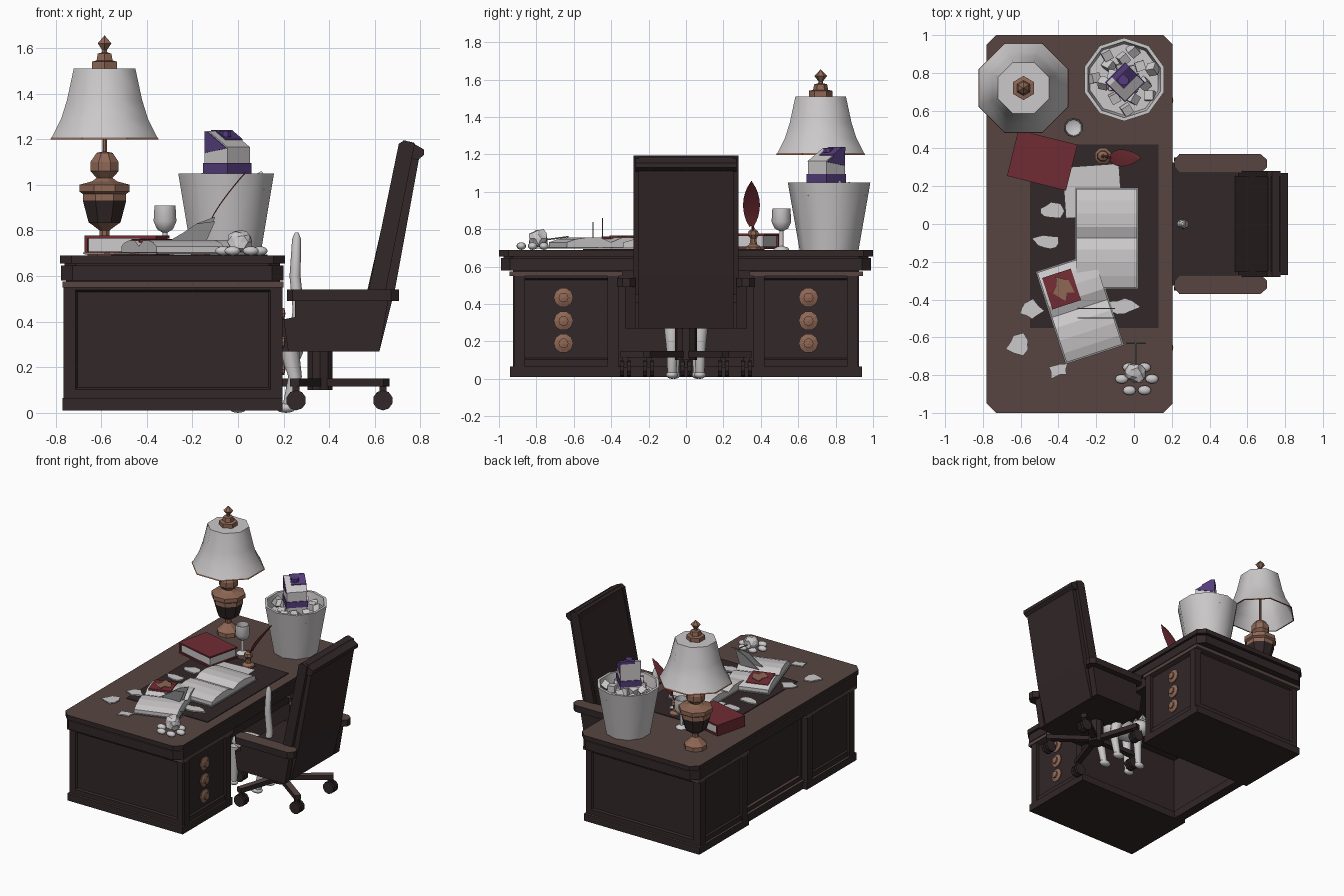
import bpy, bmesh, math, random
from mathutils import Matrix, Vector

random.seed(4)
if "Cube" in bpy.data.objects:
    bpy.data.objects.remove(bpy.data.objects["Cube"])


def material(name, *rgb):
    m = bpy.data.materials.new(name)
    m.use_nodes = True
    m.diffuse_color = (*rgb, 1)
    m.node_tree.nodes["Principled BSDF"].inputs["Base Color"].default_value = (*rgb, 1)
    return m


DARK = material("dark wood", .032, .02, .021)
BROWN = material("brown wood", .095, .06, .052)
WHITE = material("white", .6, .58, .59)
GREY = material("grey paper", .25, .25, .25)
RED = material("red", .16, .025, .033)
PURPLE = material("purple", .09, .045, .2)
COPPER = material("copper", .27, .135, .09)


def finish(bm, name, mats, rule=None, smooth=False, at=(0, 0, 0), turn=0):
    """Turn a bmesh into an object; rule picks a material index per face."""
    bmesh.ops.recalc_face_normals(bm, faces=bm.faces)
    for f in bm.faces:
        f.material_index = rule(f) if rule else 0
    me = bpy.data.meshes.new(name)
    bm.to_mesh(me)
    bm.free()
    ob = bpy.data.objects.new(name, me)
    bpy.context.collection.objects.link(ob)
    for m in mats:
        me.materials.append(m)
    ob.location, ob.rotation_euler.z = at, math.radians(turn)
    if smooth:
        bpy.ops.object.select_all(action='DESELECT')
        ob.select_set(True)
        bpy.context.view_layer.objects.active = ob
        bpy.ops.object.shade_smooth_by_angle(angle=math.radians(50))
    return ob


def up(f):
    return int(f.normal.z > .7)


def add_box(bm, lo, hi, rot=None):
    lo, hi = Vector(lo), Vector(hi)
    m = Matrix.Translation((lo + hi) / 2) @ (rot or Matrix()) @ Matrix.Diagonal((*(hi - lo), 1))
    bmesh.ops.create_cube(bm, size=1, matrix=m)


def box(name, lo, hi, mats, panels=(), inset=.06, **kw):
    """Box with sunken panels on the faces looking along the given directions."""
    bm = bmesh.new()
    add_box(bm, lo, hi)
    bmesh.ops.recalc_face_normals(bm, faces=bm.faces)
    faces = [f for f in bm.faces if any(f.normal.dot(Vector(d)) > .9 for d in panels)]
    if faces:
        bmesh.ops.inset_individual(bm, faces=faces, thickness=inset, depth=0)
        bmesh.ops.inset_individual(bm, faces=faces, thickness=.012, depth=-.012)
    return finish(bm, name, mats, **kw)


def prism(name, pts, a, b, mats, axis='z', **kw):
    """Outline extruded from a to b: along z (x,y points), y (x,z) or x (y,z)."""
    place = {'z': lambda p, h: (*p, h), 'y': lambda p, h: (p[0], h, p[1]), 'x': lambda p, h: (h, *p)}[axis]
    bm = bmesh.new()
    rings = [[bm.verts.new(place(p, h)) for p in pts] for h in (a, b)]
    for r in rings:
        bm.faces.new(r)
    for i in range(len(pts)):
        j = (i + 1) % len(pts)
        bm.faces.new((rings[0][i], rings[0][j], rings[1][j], rings[1][i]))
    return finish(bm, name, mats, **kw)


def lathe(name, prof, n, mats, at, axis='z', **kw):
    """Profile of (radius, height) turned into n sides with flats on the axes."""
    bm = bmesh.new()
    k = 1 / math.cos(math.pi / n)
    ang = [(i + .5) * math.tau / n for i in range(n)]
    rings = [[bm.verts.new((r * k * math.cos(t), r * k * math.sin(t), z)) for t in ang] for r, z in prof]
    for p, q in zip(rings, rings[1:]):
        for i in range(n):
            j = (i + 1) % n
            bm.faces.new((p[i], p[j], q[j], q[i]))
    bmesh.ops.remove_doubles(bm, verts=bm.verts, dist=1e-5)
    if axis != 'z':
        turn = Matrix.Rotation(math.pi / 2, 4, 'Y' if axis == 'x' else 'X')
        bmesh.ops.transform(bm, matrix=turn, verts=bm.verts)
    return finish(bm, name, mats, at=at, **kw)


def blob(name, at, size, mat):
    bm = bmesh.new()
    bmesh.ops.create_uvsphere(bm, u_segments=12, v_segments=8, radius=1, matrix=Matrix.Diagonal((*size, 1)))
    return finish(bm, name, [mat], smooth=True, at=at)


def tube(name, pts, radii, mat):
    cu = bpy.data.curves.new(name, 'CURVE')
    cu.dimensions, cu.bevel_depth, cu.bevel_resolution, cu.use_fill_caps = '3D', 1, 2, True
    sp = cu.splines.new('POLY')
    sp.points.add(len(pts) - 1)
    for q, p, r in zip(sp.points, pts, radii):
        q.co, q.radius = (*p, 1), r
    ob = bpy.data.objects.new(name, cu)
    cu.materials.append(mat)
    bpy.context.collection.objects.link(ob)


def slab(name, x0, x1, y, z0, z1, c, mats, rule=up):
    pts = [(x0 + c, -y), (x1 - c, -y), (x1, c - y), (x1, y - c), (x1 - c, y), (x0 + c, y), (x0, y - c), (x0, c - y)]
    prism(name, pts, z0, z1, mats, rule=rule)


# Desk: stepped top, writing mat, pedestals and middle panel
WOOD = [DARK, BROWN]
slab("desk_top", -.78, .205, 1, .655, .69, .05, WOOD)
slab("desk_top_groove", -.76, .185, .975, .64, .66, .05, WOOD)
slab("desk_top_lower", -.775, .2, .99, .58, .645, .05, WOOD)
box("writing_mat", (-.55, -.55, .69), (.13, .42, .695), [DARK])
box("middle_panel", (-.72, -.38, .06), (-.68, .38, .58), WOOD, [(-1, 0, 0)], rule=up)
box("middle_base", (-.74, -.38, .01), (-.67, .38, .07), WOOD, rule=up)
box("middle_drawer", (-.68, -.38, .5), (.17, .38, .58), WOOD)
for s, side in ((-1, "right"), (1, "left")):
    y0, y1 = sorted((s * .36, s * .925))
    box(side + "_pedestal", (-.755, y0, .06), (.185, y1, .58), WOOD, [(-1, 0, 0), (1, 0, 0), (0, s, 0)])
    box(side + "_pedestal_base", (-.77, y0 - .015, .01), (.195, y1 + .015, .065), WOOD, rule=up)
    box(side + "_pedestal_trim", (-.77, y0 - .02, .55), (.2, y1 + .02, .575), [BROWN])
    for x in (-.755, .185):
        for y in (s * .89, s * .39):
            box(side + "_pilaster", (x - .01, y - .03, .06), (x + .01, y + .03, .55), WOOD)
    for z in (.19, .31, .435):
        lathe(side + "_drawer_knob", [(0, 0), (.045, 0), (.05, .01), (.025, .02), (.025, .03), (0, .035)],
              10, [COPPER], (.173, s * .655, z), axis='x')

# Swivel chair
box("seat", (.195, -.28, .27), (.6, .28, .41), [DARK])
back = [(.5, .27), (.57, .55), (.71, 1.17), (.725, 1.195), (.77, 1.185), (.8, 1.15), (.69, .55), (.62, .27)]
prism("chair_back", back, -.255, .255, [DARK], 'y')
rail = [(.55, .45), (.575, .55), (.705, 1.18), (.73, 1.195), (.775, 1.18), (.65, .55), (.63, .45)]
crown = [(.7, 1.12), (.71, 1.18), (.73, 1.195), (.78, 1.175), (.815, 1.155), (.815, 1.13), (.79, 1.11)]
prism("chair_crown", crown, -.27, .27, [DARK], 'y')
for s, side in ((-1, "right"), (1, "left")):
    prism(side + "_back_rail", rail, s * .25, s * .28, [DARK], 'y')
    arm = [(.25, .5), (.66, .5), (.62, .27), (.22, .27), (.2, .41), (.25, .42)]
    prism(side + "_arm_panel", arm, s * .27, s * .325, [DARK], 'y')
    rest = [(.215, .3), (.24, .27), (.67, .27), (.705, .3), (.705, .34), (.67, .37), (.24, .37), (.215, .34)]
    prism(side + "_armrest", [(x, s * y) for x, y in rest], .49, .54, WOOD, rule=up)
lathe("chair_post", [(0, .1), (.055, .1), (.055, .27), (0, .27)], 10, [DARK], (.36, 0, 0))
for i in range(5):
    a = 36 + 72 * i
    d = Vector((math.cos(math.radians(a)), math.sin(math.radians(a)), 0))
    box("chair_foot", (0, -.022, .115), (.36, .022, .15), WOOD, rule=up, at=(.36, 0, 0), turn=a)
    c = Vector((.36, 0, 0)) + d * .34
    box("caster_fork", (-.015, -.015, .06), (.015, .015, .12), [DARK], at=c)
    for o in (-.03, .008):
        lathe("caster_wheel", [(0, 0), (.042, 0), (.042, .022), (0, .022)], 10, [DARK],
              (c.x, c.y - o, .055), axis='y')

# Cat walking under the desk, tail raised
blob("cat_body", (.12, 0, .31), (.17, .075, .085), WHITE)
blob("cat_rump", (.22, 0, .3), (.07, .08, .1), WHITE)
blob("cat_head", (-.06, 0, .38), (.07, .065, .06), WHITE)
tube("cat_tail", [(.25, 0, .32), (.265, 0, .45), (.25, 0, .6), (.257, 0, .76), (.257, 0, .79)],
     [.03, .025, .024, .02, .008], WHITE)
for y in (-.075, .075):
    tube("cat_hind_leg", [(.22, y, .3), (.25, y, .16), (.22, y, .03)], [.045, .03, .024], WHITE)
    tube("cat_front_leg", [(.02, y * .8, .3), (.01, y * .8, .03)], [.035, .022], WHITE)
    blob("cat_hind_paw", (.21, y, .022), (.045, .032, .022), WHITE)
    blob("cat_front_paw", (0, y * .8, .022), (.04, .028, .022), WHITE)
    lathe("cat_ear", [(.028, 0), (0, .06)], 4, [WHITE], (-.05, y * .5, .42))

# Table lamp
L = (-.585, .72, 0)
lathe("lamp_base", [(0, .69), (.075, .69), (.075, .72), (.05, .745), (.022, .775), (.022, .8), (.055, .825),
      (.07, .835), (.095, .93), (.095, .96), (.11, .97), (.11, 1.0), (.055, 1.015), (.035, 1.03), (.062, 1.06),
      (.062, 1.1), (.035, 1.14), (.01, 1.145), (.01, 1.5)], 8, [COPPER, DARK], L,
      rule=lambda f: int(.85 < f.calc_center_median().z < .93))
lathe("lamp_shade", [(0, 1.51), (.135, 1.51), (.165, 1.37), (.19, 1.29), (.235, 1.2)], 8, [WHITE], L, smooth=True)
lathe("lamp_shade_trim", [(.234, 1.207), (.238, 1.198), (.23, 1.198)], 8, [COPPER], L)
lathe("lamp_finial", [(.055, 1.51), (.055, 1.54), (.035, 1.545), (.03, 1.575), (.012, 1.58), (.01, 1.59),
      (.03, 1.62), (0, 1.655)], 6, [COPPER], L)

# Bucket of cubes with a drink carton
B = (-.052, .765, 0)
lathe("bucket", [(0, .69), (.15, .69), (.21, 1.05), (.192, 1.05), (.18, .97), (0, .97)], 10, [WHITE], B, smooth=True)
bm = bmesh.new()
for i in range(20):
    a, r = i * 2.4, .06 + .1 * (i % 3) / 2
    c = Vector((r * math.cos(a), r * math.sin(a), random.uniform(.98, 1.02)))
    h = Vector((.025,) * 3)
    spin = Matrix.Rotation(random.random() * 3, 4, Vector((random.random(), random.random(), 1)))
    add_box(bm, c - h, c + h, spin)
finish(bm, "cubes", [WHITE], at=B)
carton = [(-.07, .95), (.07, .95), (.07, 1.235), (.045, 1.235), (-.07, 1.165)]
C = dict(at=(-.047, .75, 0), turn=-45)
prism("carton", [(-x, z) for x, z in carton], -.07, .07, [WHITE], 'y', **C)
box("carton_band", (-.075, -.075, 1.05), (.075, .075, 1.095), [PURPLE], **C)
prism("carton_side_mark", [(-.068, 1.232), (-.05, 1.232), (.068, 1.16), (-.068, 1.14)], -.074, .074, [PURPLE], 'y', **C)
prism("carton_top_stripe", [(-.072, 1.24), (-.045, 1.24), (.02, 1.2), (.02, 1.19), (-.072, 1.22)], -.03, .075,
      [PURPLE], 'y', **C)
lathe("carton_cap", [(.025, 0), (.025, .025), (0, .025)], 8, [PURPLE], (-.055, .76, 1.21))

# Goblet, quill and its stand
lathe("goblet", [(0, .69), (.04, .69), (.035, .7), (.01, .71), (.01, .79), (.035, .805), (.05, .84), (.046, .91),
      (.042, .91), (.04, .84), (0, .82)], 10, [WHITE], (-.32, .51, 0), smooth=True)
lathe("quill_stand", [(0, .69), (.042, .69), (.042, .705), (.02, .72), (.016, .75), (.03, .77), (.025, .79),
      (.01, .8), (0, .82)], 8, [COPPER], (-.165, .36, 0))
bm = bmesh.new()
rows = []
for i in range(9):
    t = i / 8
    w = .045 * math.sin(math.pi * (.04 + .95 * t)) ** .7
    rows.append([bm.verts.new((-.13 + .165 * t ** 1.3, .35 + k * w, .82 + .24 * t - .008 * abs(k))) for k in (-1, 0, 1)])
for p, q in zip(rows, rows[1:]):
    for k in (0, 1):
        bm.faces.new((p[k], p[k + 1], q[k + 1], q[k]))
finish(bm, "quill_feather", [RED], smooth=True)
tube("quill_shaft", [(-.16, .36, .78), (-.125, .35, .84)], [.005, .005], RED)

# Closed red book
R = dict(at=(-.485, .337, 0), turn=-14)
box("red_book_pages", (-.15, -.115, .705), (.15, .115, .765), [WHITE], **R)
for z in (.695, .765):
    box("red_book_cover", (-.16, -.125, z), (.16, .125, z + .012), [RED], **R)
box("red_book_spine", (-.162, -.125, .695), (-.148, .125, .777), [RED], **R)


# Open books
def open_book(name, x, y, turn, w, l):
    k = dict(at=(x, y, .695), turn=turn)
    half = [(0, .035), (.06, .06), (.13, .062), (.2, .052), (l / 2, .035), (l / 2, .01), (0, .01)]
    for s in (-1, 1):
        prism(name + "_pages", [(s * a, b) for a, b in half], -w / 2, w / 2, [WHITE], 'x', **k)
    box(name + "_cover", (-w / 2 - .008, -l / 2 - .008, .002), (w / 2 + .008, l / 2 + .008, .01), [GREY], **k)
    return k


open_book("flat_book", -.145, -.075, 0, .32, .52)
k = open_book("picture_book", -.287, -.447, 18, .31, .5)
prism("picture_plate", [(.04, .066), (.13, .068), (.215, .056), (.215, .052), (.13, .062), (.04, .05)], -.14, .02,
      [RED], 'x', **k)
prism("picture_shape", [(-.11, .12), (-.06, .06), (-.04, .1), (.0, .09), (-.01, .16), (-.07, .2), (-.08, .15)],
      .064, .0705, [COPPER], **k)
for i, y in enumerate((-.5, -.45)):
    prism("lifted_page", [(-.3, .755), (-.14, .75), (-.1, .84 + .02 * i), (-.18, .83), (-.24, .79)],
          y, y + .006, [GREY], 'y')

# Torn paper scraps and crumpled paper
box("loose_sheet", (-.15, -.13, 0), (.15, .14, .006), [WHITE], at=(-.22, .17, .697), turn=4)
scraps = [(-.6, -.64, .08), (-.45, -.1, .09), (-.06, -.44, .1), (-.4, -.77, .07), (-.55, -.46, .08), (-.45, .07, .08)]
for x, y, r in scraps:
    pts = []
    for i in range(9):
        a, d = i * math.tau / 9, r * random.uniform(.45, 1.1)
        pts.append((x + d * math.cos(a), y + .75 * d * math.sin(a)))
    prism("paper_scrap", pts, .696, .704, [WHITE])
bm = bmesh.new()
bmesh.ops.create_icosphere(bm, subdivisions=2, radius=.055)
for v in bm.verts:
    v.co *= random.uniform(.75, 1.1)
finish(bm, "crumpled_paper", [WHITE], at=(.01, -.79, .75))
for i in range(6):
    a = i * 1.05
    blob("crumpled_lump", (.015 + .08 * math.cos(a), -.82 + .07 * math.sin(a), .71), (.035, .025, .02), WHITE)
tube("thin_stick", [(.01, -.63, .76), (.01, -.78, .74)], [.004, .004], GREY)
tube("thin_stick_end", [(-.04, -.63, .76), (.06, -.63, .76)], [.004, .004], GREY)
